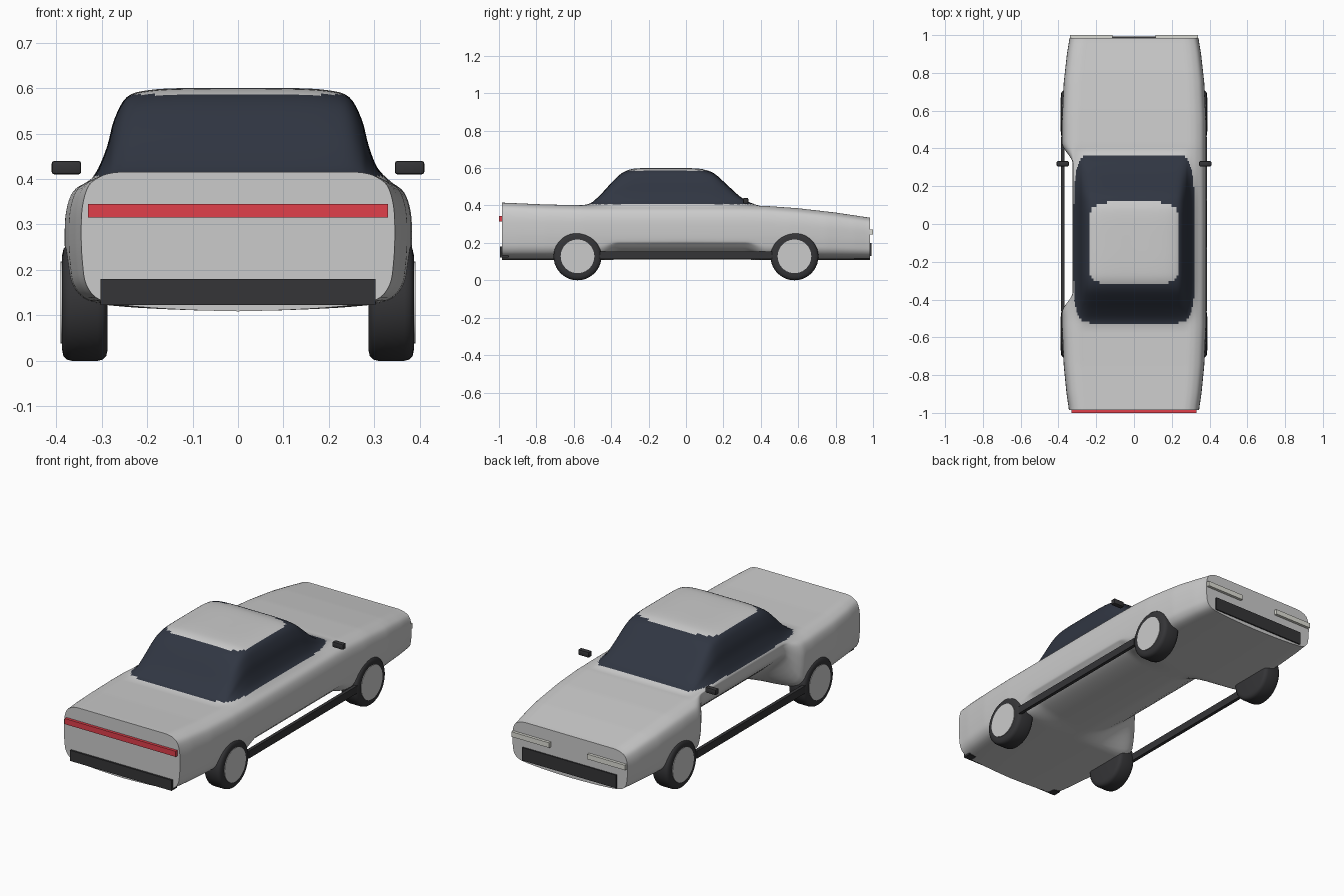
import bpy, bmesh, math
from mathutils import Vector

if "Cube" in bpy.data.objects:
    bpy.data.objects.remove(bpy.data.objects["Cube"])


def material(name, color):
    m = bpy.data.materials.new(name)
    m.diffuse_color = (*color, 1)
    m.use_nodes = True
    m.node_tree.nodes["Principled BSDF"].inputs["Base Color"].default_value = m.diffuse_color
    return m


DARK = material("dark trim", (0.035, 0.035, 0.038))
GLASS = material("tinted glass", (0.03, 0.037, 0.055))
RED = material("red lens", (0.75, 0.05, 0.07))
LAMP = material("pale lens", (0.72, 0.72, 0.66))
GREY = material("body grey", (0.6, 0.6, 0.6))


def smooth_step(a, b, v):
    t = max(0, min(1, (v - a) / (b - a)))
    return t * t * (3 - 2 * t)


def catmull(pts, n):
    # smooth curve through the control points
    p = [2 * pts[0] - pts[1]] + pts + [2 * pts[-1] - pts[-2]]
    out = []
    for i in range(1, len(p) - 2):
        a, b, c, d = p[i - 1:i + 3]
        for k in range(n):
            t = k / n
            out.append(0.5 * (2 * b + (c - a) * t + (2 * a - 5 * b + 4 * c - d) * t * t
                              + (3 * b - a - 3 * c + d) * t ** 3))
    return out + [pts[-1]]


def sample(table, y):
    # smooth curve value at y, from sorted (y, value) points
    if y <= table[0][0]:
        return table[0][1]
    for (a, va), (b, vb) in zip(table, table[1:]):
        if y <= b:
            return va + (vb - va) * (y - a) / (b - a)
    return table[-1][1]


def finish(name, bm, mats, angle=35):
    bmesh.ops.recalc_face_normals(bm, faces=bm.faces)
    me = bpy.data.meshes.new(name)
    bm.to_mesh(me)
    bm.free()
    for m in mats:
        me.materials.append(m)
    ob = bpy.data.objects.new(name, me)
    bpy.context.collection.objects.link(ob)
    bpy.ops.object.select_all(action='DESELECT')
    ob.select_set(True)
    bpy.context.view_layer.objects.active = ob
    bpy.ops.object.shade_smooth_by_angle(angle=math.radians(angle))
    return ob


def box(name, lo, hi, mat, bevel=0.0):
    bm = bmesh.new()
    bmesh.ops.create_cube(bm, size=1)
    lo, hi = Vector(lo), Vector(hi)
    for v in bm.verts:
        v.co = (lo + hi) / 2 + v.co * (hi - lo)
    if bevel:
        bmesh.ops.bevel(bm, geom=bm.edges[:], offset=bevel, segments=2,
                        affect='EDGES', profile=0.5)
    return finish(name, bm, [mat])


# Body: outline tables along the length
BELT = [(-.98, .415), (-.75, .405), (-.5, .40), (.3, .40), (.42, .398),
        (.6, .385), (.8, .362), (.98, .335)]
CABIN = [Vector(p) for p in ((-.56, 0), (-.51, .012), (-.455, .06), (-.40, .12), (-.35, .168),
         (-.30, .192), (-.24, .199), (-.1, .20), (.05, .198), (.11, .188), (.155, .168),
         (.22, .11), (.28, .055), (.33, .022), (.39, 0))]
CABIN = [tuple(v) for v in catmull(CABIN, 5)]
WIDTH = [(-.98, .345), (-.9, .357), (-.75, .372), (-.55, .381), (0, .383), (.55, .381),
         (.75, .372), (.9, .355), (.98, .342)]

# Half section: x, cabin share above the belt, drop as share of belt-to-sill height
SECTION = [(0, 1, 0), (.12, 1, 0), (.2, .975, 0), (.245, .9, 0), (.272, .66, 0), (.288, .36, 0),
           (.307, .13, .005), (.335, .02, .03), (.365, 0, .1), (.38, 0, .25), (.383, 0, .45),
           (.38, 0, .65), (.37, 0, .82), (.335, 0, .93), (.25, 0, .975), (.12, 0, 1), (0, 0, 1.01)]
# Between the wheels: light tuck on the right, deep hollow on the left
TUCK_RIGHT = [(.368, .194), (.325, .158), (.245, .134), (.12, .116), (0, .11)]
HOLLOW_LEFT = [(.322, .40), (.324, .388), (.325, .375), (.324, .36), (.318, .34), (.298, .315),
               (.262, .28), (.2, .227), (.1, .155), (0, .11)]


def half_section(y, tucked):
    belt, rise = sample(BELT, y), sample(CABIN, y) if -.56 < y < .39 else 0
    pts = [Vector((x * sample(WIDTH, y) / .383, belt + c * rise - d * (belt - .112)))
           for x, c, d in SECTION]
    blend = smooth_step(-.47, -.36, y) * (1 - smooth_step(.32, .43, y))
    first = len(pts) - len(tucked)
    for i, t in enumerate(tucked):
        pts[first + i] = pts[first + i].lerp(Vector(t), blend)
    return catmull(pts, 4)


bm = bmesh.new()
rows = []
COUNT = 130
for i in range(COUNT + 1):
    y = -.985 + 1.97 * i / COUNT
    right = half_section(y, TUCK_RIGHT)
    left = half_section(y, HOLLOW_LEFT)
    ring = [(p.x, p.y) for p in right] + [(-p.x, p.y) for p in left[-2:0:-1]]
    rows.append([bm.verts.new((x, y, z)) for x, z in ring])
n = len(rows[0])
for a, b in zip(rows, rows[1:]):
    for k in range(n):
        f = bm.faces.new((a[k], a[(k + 1) % n], b[(k + 1) % n], b[k]))
        c = f.calc_center_median()
        # glass band around the cabin
        if -.53 < c.y < .36 and .407 < c.z < .586:
            f.material_index = 1
bm.faces.new(rows[0])
bm.faces.new(rows[-1])
finish("car_body", bm, [GREY, GLASS], 50)


# Wheels: lathed tyre plus hub disc
def lathe(name, profile, centre, side, mat, steps=40):
    bm = bmesh.new()
    rings = []
    for x, r in profile:
        rings.append([bm.verts.new((side * x, centre + r * math.cos(2 * math.pi * k / steps),
                                    .128 + r * math.sin(2 * math.pi * k / steps)))
                      for k in range(steps)])
    for a, b in zip(rings, rings[1:]):
        for k in range(steps):
            bm.faces.new((a[k], a[(k + 1) % steps], b[(k + 1) % steps], b[k]))
    bm.faces.new(rings[0])
    bm.faces.new(rings[-1])
    finish(name, bm, [mat])


TYRE = [(.287, .104), (.29, .118), (.297, .125), (.308, .128), (.366, .128),
        (.377, .125), (.384, .118), (.387, .104)]
for side, s in (("right", 1), ("left", -1)):
    for end, y in (("front", -.58), ("rear", .58)):
        lathe(f"{end}_{side}_tyre", TYRE, y, s, DARK)
        lathe(f"{end}_{side}_hub", [(.34, .09), (.39, .09)], y, s, GREY)

    # Side sills, mirrors and pale lamps
    def sided(name, x0, x1, y0, y1, z0, z1, mat, bevel=0):
        box(f"{side}_{name}", (min(s * x0, s * x1), y0, z0), (max(s * x0, s * x1), y1, z1), mat, bevel)

    sided("sill", .369, .387, -.46, .46, .115, .155, DARK)
    sided("mirror", .345, .41, .305, .333, .41, .44, DARK, .006)
    sided("lamp", .113, .338, .97, 1.0, .245, .272, LAMP)

# End trim
box("red_light_bar", (-.33, -1.0, .315), (.33, -.97, .345), RED)
box("bumper", (-.302, -.995, .123), (.302, -.95, .18), DARK)
box("grille", (-.28, .96, .13), (.28, .992, .2), DARK)
